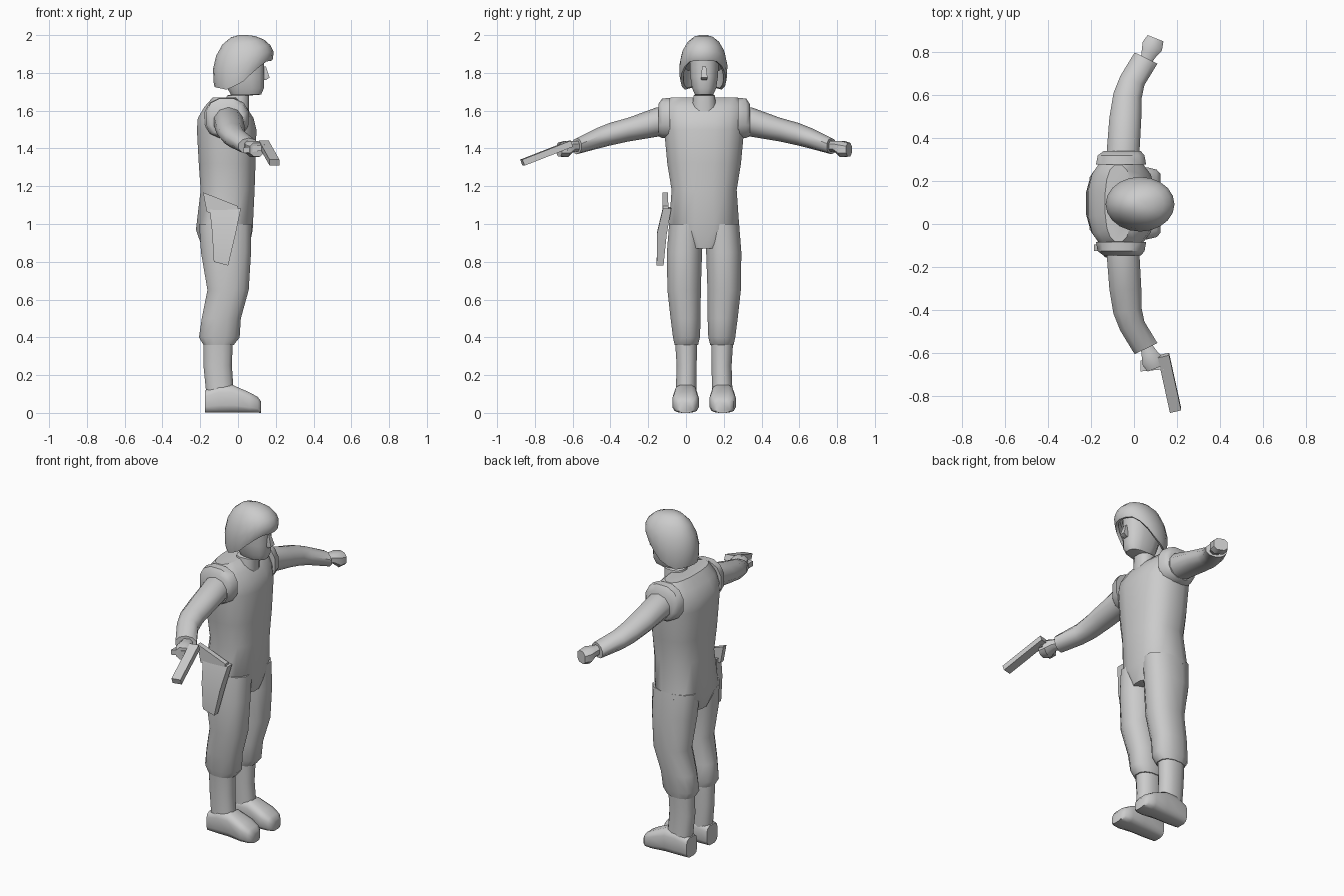
import bpy, bmesh, math
from mathutils import Vector

C = 0.096  # y of the body's mirror plane
grey = bpy.data.materials.new("plain grey")
grey.diffuse_color = (0.6, 0.6, 0.6, 1)


def loft(name, rings, angle=45):
    """Skin a list of equal-length point rings and cap both ends."""
    bm = bmesh.new()
    loops = [[bm.verts.new(p) for p in r] for r in rings]
    n = len(loops[0])
    for a, b in zip(loops, loops[1:]):
        for i in range(n):
            j = (i + 1) % n
            bm.faces.new((a[i], a[j], b[j], b[i]))
    bm.faces.new(loops[0][::-1])
    bm.faces.new(loops[-1])
    bmesh.ops.recalc_face_normals(bm, faces=bm.faces)
    me = bpy.data.meshes.new(name)
    bm.to_mesh(me)
    bm.free()
    me.materials.append(grey)
    me.shade_smooth()
    me.set_sharp_from_angle(angle=math.radians(angle))
    ob = bpy.data.objects.new(name, me)
    bpy.context.collection.objects.link(ob)
    return ob


def ring(c, u, v, n=12, power=2.0):
    """Superellipse ring around c spanned by half-axes u and v."""
    c, u, v = Vector(c), Vector(u), Vector(v)
    pts = []
    for i in range(n):
        a = 2 * math.pi * (i + 0.5) / n
        k, s = math.cos(a), math.sin(a)
        pts.append(c + u * math.copysign(abs(k) ** (2 / power), k)
                   + v * math.copysign(abs(s) ** (2 / power), s))
    return pts


def level(z, x0, x1, y0, y1, n=12, power=2.3):
    """Horizontal ring filling an x/y range."""
    return ring(((x0 + x1) / 2, (y0 + y1) / 2, z),
                ((x1 - x0) / 2, 0, 0), (0, (y1 - y0) / 2, 0), n, power)


def rect(c, u, v):
    c, u, v = Vector(c), Vector(u), Vector(v)
    return [c + u + v, c - u + v, c - u - v, c + u - v]


# Torso with vest
torso = [(0.87, -0.19, 0.06, 0.08), (0.97, -0.225, 0.08, 0.19), (1.18, -0.2, 0.09, 0.175),
         (1.32, -0.21, 0.095, 0.198), (1.5, -0.22, 0.1, 0.215), (1.56, -0.215, 0.085, 0.22),
         (1.62, -0.18, 0.045, 0.218), (1.67, -0.135, -0.01, 0.18)]
loft("torso", [level(z, a, b, C - w, C + w, 16, 2.5) for z, a, b, w in torso])

# Neck and head
head = [(1.58, -0.08, 0.06, 0.07), (1.68, -0.06, 0.06, 0.058), (1.685, -0.04, 0.125, 0.05),
        (1.72, -0.06, 0.14, 0.066), (1.78, -0.08, 0.14, 0.075), (1.83, -0.09, 0.142, 0.078),
        (1.9, -0.09, 0.14, 0.078)]
loft("head", [level(z, a, b, C - w, C + w, 12, 2.5) for z, a, b, w in head])
loft("nose", [rect((0.135, C, 1.835), (0.012, 0, 0), (0, 0.01, 0)),
              rect((0.145, C, 1.775), (0.022, 0, 0), (0, 0.018, 0)),
              rect((0.135, C, 1.762), (0.012, 0, 0), (0, 0.014, 0))])

# Helmet with a rim that rises over the face
def rim(k):
    pts = [(-1, 1.725), (-0.55, 1.71), (0.0, 1.755), (0.45, 1.82), (0.8, 1.86), (1, 1.865)]
    for (a, za), (b, zb) in zip(pts, pts[1:]):
        if k <= b:
            return za + (zb - za) * (k - a) / (b - a)
    return pts[-1][1]


def helmet_ring(t, f):
    pts = []
    for i in range(20):
        a = 2 * math.pi * i / 20
        k = math.cos(a)
        z = rim(k)
        pts.append((0.028 + 0.16 * f * k, C - 0.004 + 0.127 * f * math.sin(a), z + (2 - z) * t))
    return pts


loft("helmet", [helmet_ring(t, f) for t, f in
                ((0.35, 0.8), (0.03, 0.84), (0, 0.95), (0.1, 0.985), (0.35, 1), (0.6, 0.9),
                 (0.82, 0.69), (0.96, 0.4), (1, 0.14))], 50)

leg = [(1.0, -0.21, 0.075, 0.0, 0.188), (0.85, -0.2, 0.073, 0.008, 0.2),
       (0.65, -0.165, 0.06, 0.015, 0.197), (0.5, -0.195, 0.018, 0.016, 0.18),
       (0.4, -0.21, 0.012, 0.02, 0.167), (0.36, -0.185, -0.02, 0.03, 0.158)]
shaft = [(0.4, -0.185, -0.025, 0.035, 0.157), (0.25, -0.185, -0.03, 0.038, 0.147),
         (0.1, -0.17, -0.02, 0.04, 0.152)]
foot = [(-0.175, 0.052, 0.12), (-0.1, 0.062, 0.15), (-0.03, 0.062, 0.15),
        (0.06, 0.071, 0.11), (0.105, 0.06, 0.085), (0.123, 0.04, 0.06)]
# Arm stations: x, offset from mirror plane, z, half width, half height, yaw
arm = [(-0.05, 0.19, 1.54, 0.08, 0.075, 0), (-0.05, 0.25, 1.54, 0.08, 0.078, 0),
       (-0.04, 0.40, 1.50, 0.078, 0.063, 0), (-0.03, 0.50, 1.475, 0.07, 0.06, 10),
       (-0.008, 0.57, 1.452, 0.063, 0.055, 20), (0.056, 0.675, 1.412, 0.062, 0.043, 26)]
hand = [(0.055, 0.66, 1.412, 0.028, 0.028, 28), (0.07, 0.70, 1.41, 0.04, 0.03, 28),
        (0.085, 0.73, 1.397, 0.052, 0.046, 25), (0.1, 0.767, 1.394, 0.042, 0.038, 22)]
pad = [(-0.06, 0.18, 1.56, 0.12, 0.11, 0), (-0.06, 0.222, 1.56, 0.112, 0.108, 0),
       (-0.055, 0.242, 1.55, 0.09, 0.088, 0)]

for side, s in (("right", -1), ("left", 1)):
    def limb(name, stations, n, power=2.0):
        rings = []
        for x, o, z, h, v, yaw in stations:
            a = math.radians(yaw)
            rings.append(ring((x, C + s * o, z), (h * math.cos(a), -s * h * math.sin(a), 0),
                              (0, 0, v), n, power))
        loft(side + "_" + name, rings)

    for name, rows in (("leg", leg), ("boot_shaft", shaft)):
        loft(f"{side}_{name}", [level(z, a, b, C + s * i, C + s * o) for z, a, b, i, o in rows])
    loft(side + "_boot_foot",
         [ring((x, C + s * 0.098, h / 2), (0, w, 0), (0, 0, h / 2), 12, 3.5) for x, w, h in foot])
    limb("arm", arm, 10)
    limb("hand", hand, 8, 2.6)
    limb("shoulder_pad", pad, 12, 2.4)

# Pistol held in the right hand
across, up = Vector((0.026, 0.006, 0)), Vector((0, -0.006, 0.016))
loft("pistol_barrel", [rect((0.137, -0.61, 1.425), across, up),
                       rect((0.193, -0.866, 1.325), across, up)], 20)
loft("pistol_grip", [rect((0.14, -0.65, 1.405), (0, 0.025, 0), (0, 0, 0.015)),
                     rect((0.03, -0.66, 1.39), (0, 0.025, 0), (0, 0, 0.015))], 20)

# Holster on the right hip, with a stowed grip
loft("holster", [rect((-0.068, -0.1, 1.085), (0.083, 0, -0.004), (0, 0.022, 0)),
                 rect((-0.075, -0.128, 0.95), (0.062, 0, -0.004), (0, 0.026, 0)),
                 rect((-0.09, -0.137, 0.79), (0.038, 0, -0.01), (0, 0.018, 0))], 20)
loft("stowed_grip", [rect((-0.175, -0.11, 1.115), (0.01, 0, -0.052), (0, 0.015, 0)),
                     rect((-0.1, -0.11, 1.095), (0.0, 0, -0.04), (0, 0.015, 0)),
                     rect((0.0, -0.108, 1.07), (0.0, 0, -0.025), (0, 0.015, 0))], 20)
